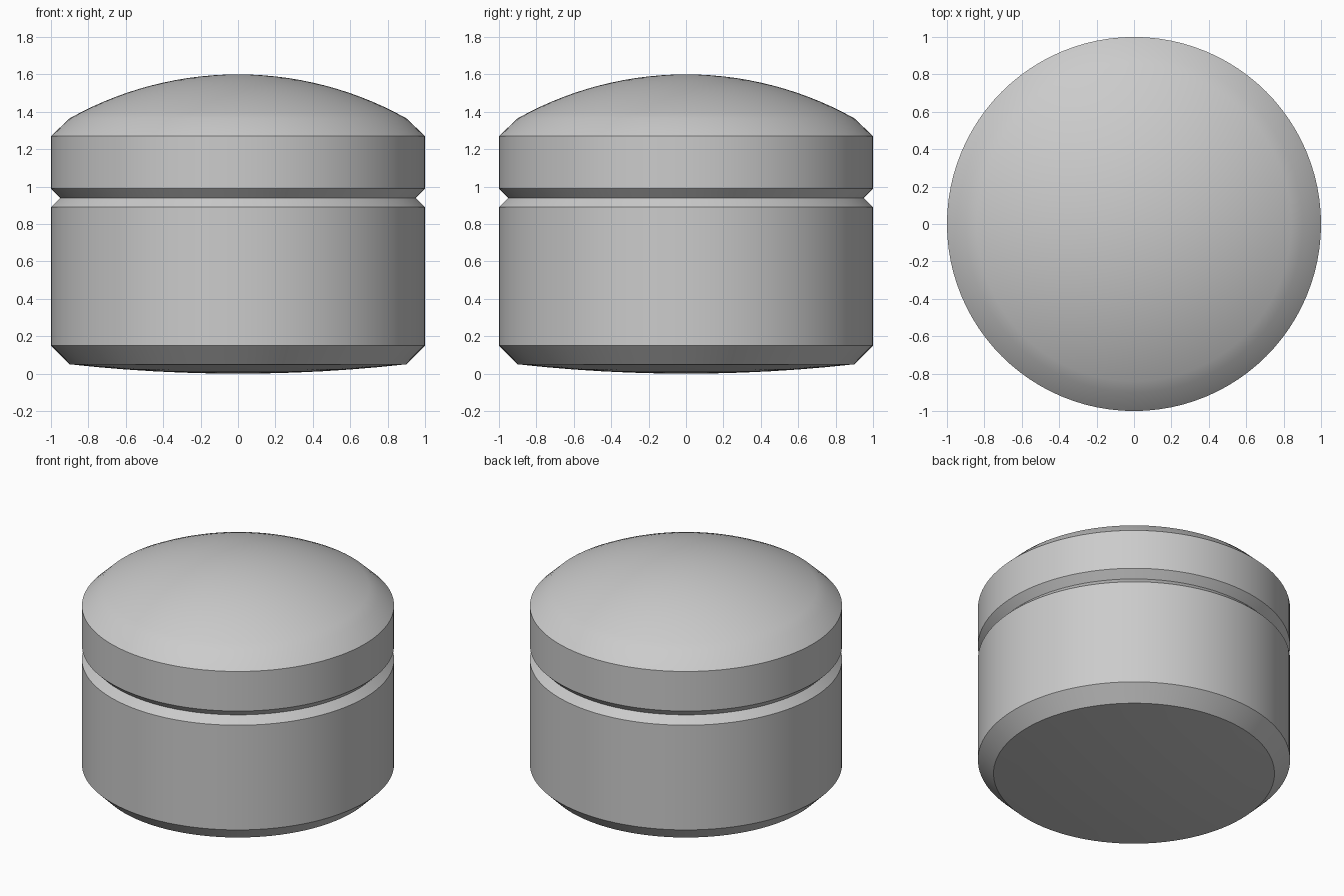
import bpy, bmesh, math

cube = bpy.data.objects.get("Cube")
if cube:
    bpy.data.objects.remove(cube, do_unlink=True)

SEGMENTS = 96

grey = bpy.data.materials.new("light grey")
grey.use_nodes = True
grey.diffuse_color = (0.6, 0.6, 0.6, 1)
grey.node_tree.nodes["Principled BSDF"].inputs["Base Color"].default_value = (0.6, 0.6, 0.6, 1)


def cap(rim_r, rim_z, pole_z, steps):
    """Shallow spherical arc from the pole to just before the rim."""
    h = pole_z - rim_z
    radius = (rim_r ** 2 + h ** 2) / (2 * abs(h))
    sign = 1 if h > 0 else -1
    half = math.asin(rim_r / radius)
    pts = []
    for i in range(steps):
        a = half * i / steps
        pts.append((radius * math.sin(a), pole_z - sign * radius * (1 - math.cos(a))))
    return pts


def lathe(name, profile):
    """Spin an (r, z) profile around the z axis."""
    bm = bmesh.new()
    verts = [bm.verts.new((r, 0, z)) for r, z in profile]
    edges = [bm.edges.new(pair) for pair in zip(verts, verts[1:])]
    bmesh.ops.spin(bm, geom=verts + edges, cent=(0, 0, 0), axis=(0, 0, 1),
                   angle=math.tau, steps=SEGMENTS, use_merge=False)
    bmesh.ops.remove_doubles(bm, verts=bm.verts[:], dist=1e-5)
    bmesh.ops.recalc_face_normals(bm, faces=bm.faces[:])
    # An open shell is oriented by its outermost wall
    wall = max(bm.faces, key=lambda f: f.calc_center_median().xy.length)
    if wall.normal.xy.dot(wall.calc_center_median().xy) < 0:
        bmesh.ops.reverse_faces(bm, faces=bm.faces[:])
    mesh = bpy.data.meshes.new(name)
    bm.to_mesh(mesh)
    bm.free()
    mesh.materials.append(grey)
    obj = bpy.data.objects.new(name, mesh)
    bpy.context.collection.objects.link(obj)
    bpy.ops.object.select_all(action='DESELECT')
    obj.select_set(True)
    bpy.context.view_layer.objects.active = obj
    bpy.ops.object.shade_smooth_by_angle(angle=math.radians(30))
    return obj


# Both shells meet at the bottom of the V groove
GROOVE = (0.95, 0.94)

# Body: slightly bulged base, bevelled foot, straight wall, lower groove slope
lathe("body", cap(0.9, 0.05, 0.0, 6)
      + [(0.9, 0.05), (1.0, 0.15), (1.0, 0.89), GROOVE])

# Lid: domed top, bevelled shoulder, straight wall, upper groove slope
lathe("lid", cap(0.9, 1.365, 1.6, 14)
      + [(0.9, 1.365), (1.0, 1.27), (1.0, 0.99), GROOVE])
